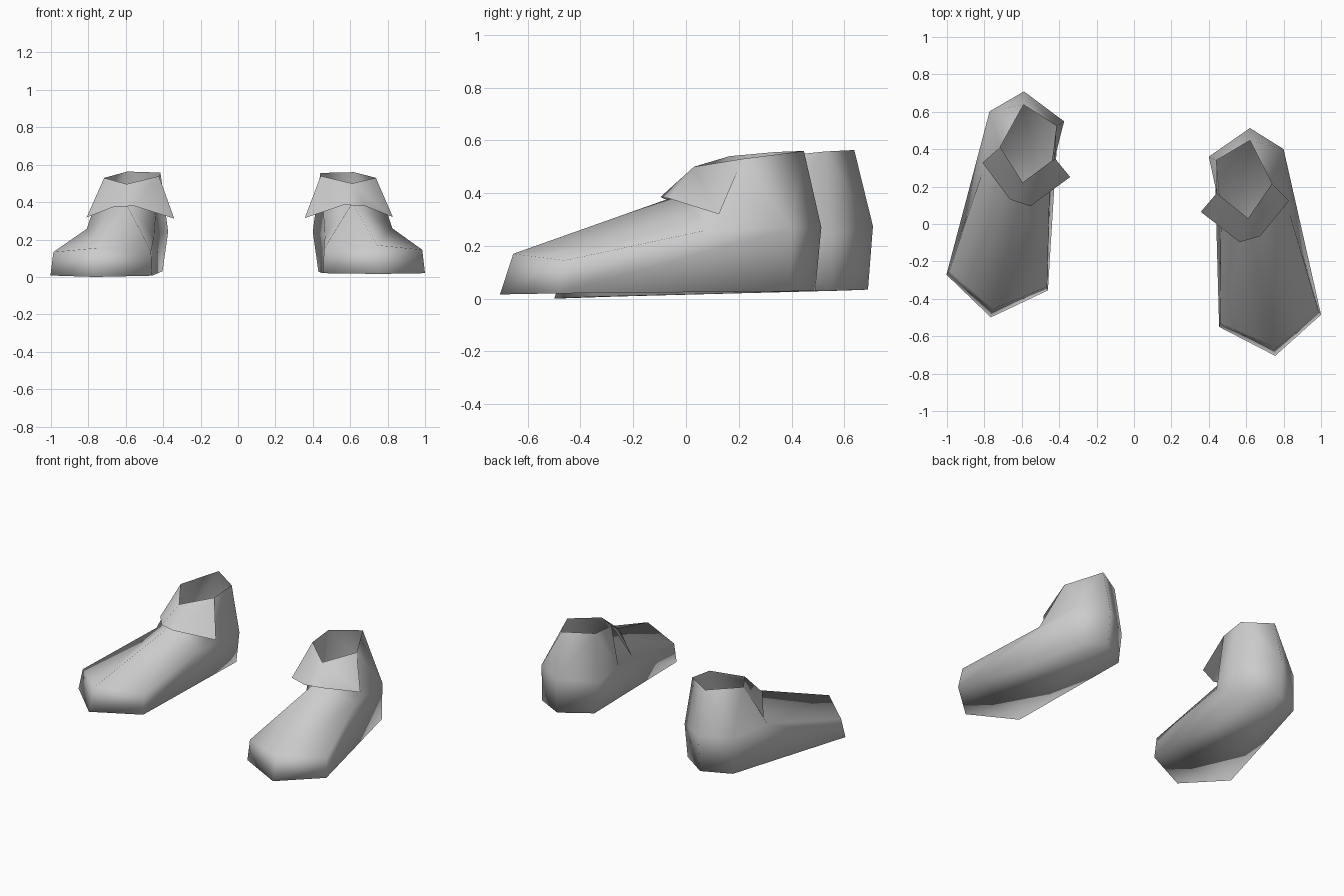
import bpy, bmesh
from mathutils import Matrix, Vector

cube = bpy.data.objects.get("Cube")
if cube:
    bpy.data.objects.remove(cube, do_unlink=True)

grey = bpy.data.materials.new("plain grey")
grey.use_nodes = True
colour = (0.6, 0.6, 0.6, 1)
grey.diffuse_color = colour
grey.node_tree.nodes["Principled BSDF"].inputs["Base Color"].default_value = colour

# Named corners of the left shoe
P = dict(
    # sole outline
    sole_tip=(.755, -.705, .016), sole_out=(1.0, -.485, .02), sole_in=(.455, -.55, .02),
    sole_heel_out=(.80, .395, .028), sole_heel=(.62, .49, .03), sole_heel_in=(.43, .365, .028),
    # toe cap and widest heel line
    toe_tip=(.745, -.655, .17), toe_out=(.985, -.46, .145), toe_in=(.46, -.53, .15),
    heel_out=(.80, .40, .27), heel=(.62, .513, .27), heel_in=(.40, .36, .24),
    # creases where the upper meets the ankle
    arch_in=(.465, .06, .22), arch_out=(.825, .08, .26), throat=(.61, -.02, .395),
    # ankle opening
    rim_back=(.62, .447, .56), rim_out=(.737, .215, .53), rim_front=(.61, .03, .5),
    rim_in=(.442, .165, .54), rim_back_in=(.44, .34, .556),
    # collar flap hem
    hem_in=(.357, .065, .315), hem_mid_in=(.565, -.097, .385),
    hem_mid_out=(.675, -.065, .38), hem_out=(.828, .125, .32),
)

BODY = [
    # sole and toe cap
    "sole_tip sole_out sole_heel_out sole_heel sole_heel_in sole_in",
    "sole_tip toe_tip toe_out sole_out", "sole_in toe_in toe_tip sole_tip",
    # sides and heel
    "sole_out toe_out arch_out", "sole_out arch_out heel_out sole_heel_out",
    "sole_heel_out heel_out heel sole_heel", "sole_heel heel heel_in sole_heel_in",
    "sole_heel_in heel_in arch_in sole_in", "sole_in arch_in toe_in",
    # upper
    "toe_tip throat arch_out toe_out", "toe_in arch_in throat toe_tip",
    # ankle
    "throat rim_out arch_out", "arch_out rim_out heel_out",
    "throat rim_front rim_out", "throat rim_in rim_front", "throat arch_in rim_in",
    "arch_in heel_in rim_back_in rim_in",
    "heel_out rim_out rim_back heel", "heel rim_back rim_back_in heel_in",
]
FLAP = [
    "rim_in hem_in hem_mid_in rim_front",
    "rim_front hem_mid_in hem_mid_out",
    "rim_front hem_mid_out hem_out rim_out",
]


def build(name, faces, place):
    bm = bmesh.new()
    keys = sorted({k for f in faces for k in f.split()})
    verts = {k: bm.verts.new(place @ Vector(P[k])) for k in keys}
    for f in faces:
        bm.faces.new([verts[k] for k in f.split()]).smooth = True
    bmesh.ops.recalc_face_normals(bm, faces=bm.faces)
    mesh = bpy.data.meshes.new(name)
    bm.to_mesh(mesh)
    bm.free()
    mesh.materials.append(grey)
    bpy.context.collection.objects.link(bpy.data.objects.new(name, mesh))


# The right shoe is mirrored, stepped back, and turned and tipped slightly
pivot = Vector((.61, 0, .02))
right = (Matrix.Translation((-.596, .2, .016)) @ Matrix.Rotation(-.035, 4, "Z")
         @ Matrix.Rotation(.017, 4, "X") @ Matrix.Scale(-1, 4, (1, 0, 0))
         @ Matrix.Translation(-pivot))

for side, place in (("left", Matrix.Identity(4)), ("right", right)):
    build(side + "_shoe", BODY, place)
    build(side + "_collar_flap", FLAP, place)
